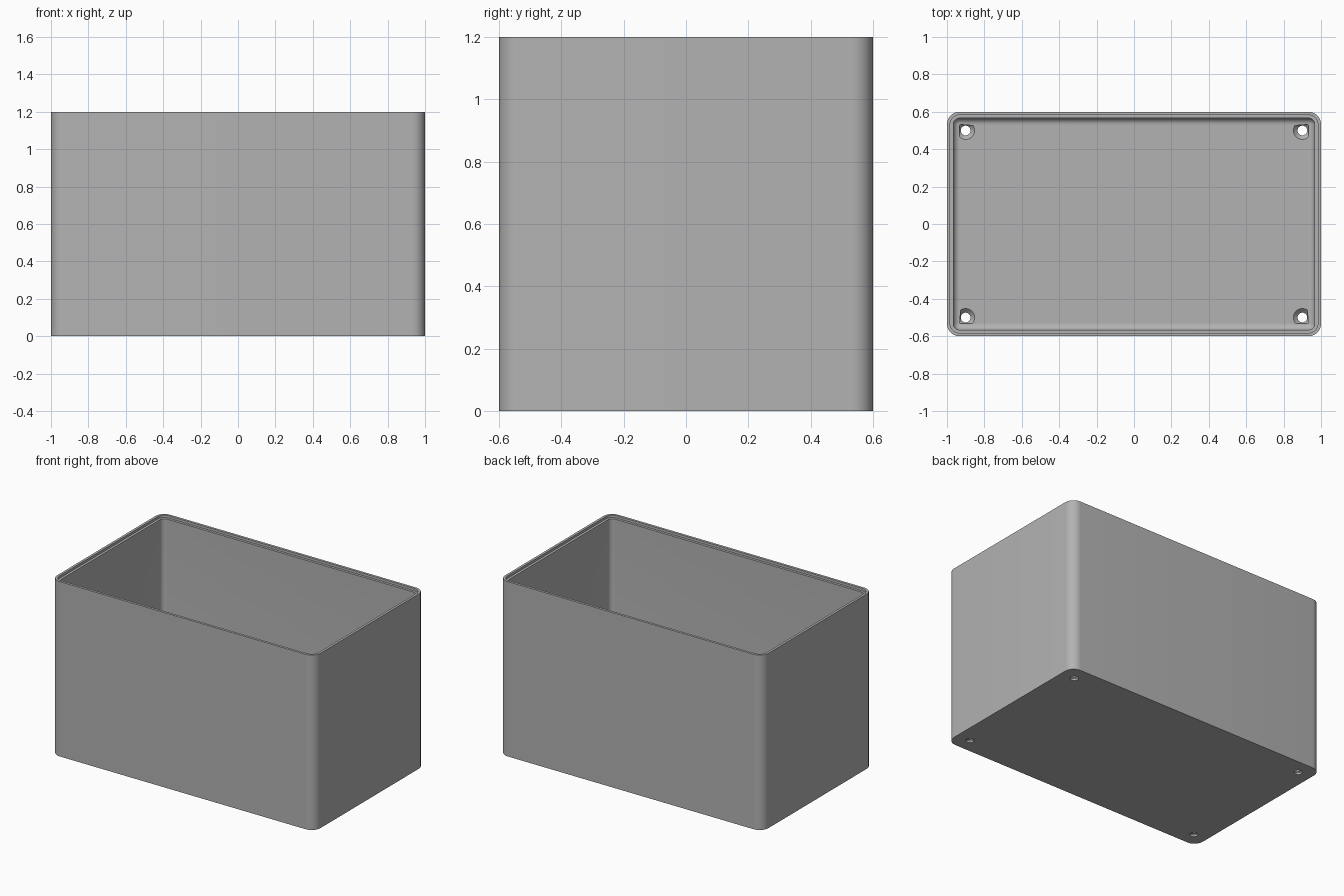
import bpy, bmesh, math

if "Cube" in bpy.data.objects:
    bpy.data.objects.remove(bpy.data.objects["Cube"])

HALF_X, HALF_Y, HEIGHT = 1.0, 0.6, 1.2
CORNER, WALL, FLOOR, FILLET = 0.067, 0.034, 0.034, 0.034
LIP, STEP = 0.017, 0.017
HOLE_X, HOLE_Y, HOLE_R, SINK_R = 0.9, 0.5, 0.026, 0.048
SEGMENTS, HOLE_SIDES = 10, 32

grey = bpy.data.materials.new("plain grey")
grey.use_nodes = True
grey.diffuse_color = (0.45, 0.45, 0.45, 1)
grey.node_tree.nodes["Principled BSDF"].inputs["Base Color"].default_value = (0.45, 0.45, 0.45, 1)


def rounded_loop(bm, inset, z):
    """Rounded rectangle of vertices, inset from the outer wall."""
    radius = max(CORNER - inset, 0.004)
    cx, cy = HALF_X - inset - radius, HALF_Y - inset - radius
    verts = []
    for corner, (sx, sy) in enumerate([(1, 1), (-1, 1), (-1, -1), (1, -1)]):
        for i in range(SEGMENTS + 1):
            a = math.pi / 2 * (corner + i / SEGMENTS)
            verts.append(bm.verts.new((sx * cx + radius * math.cos(a),
                                       sy * cy + radius * math.sin(a), z)))
    return verts


def circle_loop(bm, x, y, radius, z):
    angles = [2 * math.pi * i / HOLE_SIDES for i in range(HOLE_SIDES)]
    return [bm.verts.new((x + radius * math.cos(a), y + radius * math.sin(a), z)) for a in angles]


def bridge(bm, a, b):
    for i in range(len(a)):
        j = (i + 1) % len(a)
        bm.faces.new((a[i], a[j], b[j], b[i]))


def fill_between(bm, outline, holes):
    edges = []
    for loop in [outline] + holes:
        for i, v in enumerate(loop):
            w = loop[(i + 1) % len(loop)]
            edges.append(bm.edges.get((v, w)) or bm.edges.new((v, w)))
    bmesh.ops.triangle_fill(bm, use_beauty=True, edges=edges)


bm = bmesh.new()

# Section of the wall: outside, stepped rim, inside, floor fillet
section = [(0, 0), (0, HEIGHT), (LIP, HEIGHT), (LIP, HEIGHT - STEP), (WALL, HEIGHT - STEP)]
for i in range(9):
    a = math.pi / 2 * i / 8
    section.append((WALL + FILLET * (1 - math.cos(a)), FLOOR + FILLET * (1 - math.sin(a))))
loops = [rounded_loop(bm, inset, z) for inset, z in section]
for a, b in zip(loops, loops[1:]):
    bridge(bm, a, b)

# Countersunk screw holes through the floor
tops, bottoms = [], []
for x in (-HOLE_X, HOLE_X):
    for y in (-HOLE_Y, HOLE_Y):
        top = circle_loop(bm, x, y, SINK_R, FLOOR)
        neck = circle_loop(bm, x, y, HOLE_R, FLOOR - SINK_R + HOLE_R)
        bottom = circle_loop(bm, x, y, HOLE_R, 0)
        bridge(bm, top, neck)
        bridge(bm, neck, bottom)
        tops.append(top)
        bottoms.append(bottom)

# Floor, inside and underside
fill_between(bm, loops[-1], tops)
fill_between(bm, loops[0], bottoms)
bmesh.ops.recalc_face_normals(bm, faces=bm.faces[:])

mesh = bpy.data.meshes.new("open_box")
bm.to_mesh(mesh)
bm.free()
mesh.materials.append(grey)
box = bpy.data.objects.new("open_box", mesh)
bpy.context.collection.objects.link(box)

bpy.ops.object.select_all(action='DESELECT')
box.select_set(True)
bpy.context.view_layer.objects.active = box
bpy.ops.object.shade_smooth_by_angle(angle=math.radians(30))
